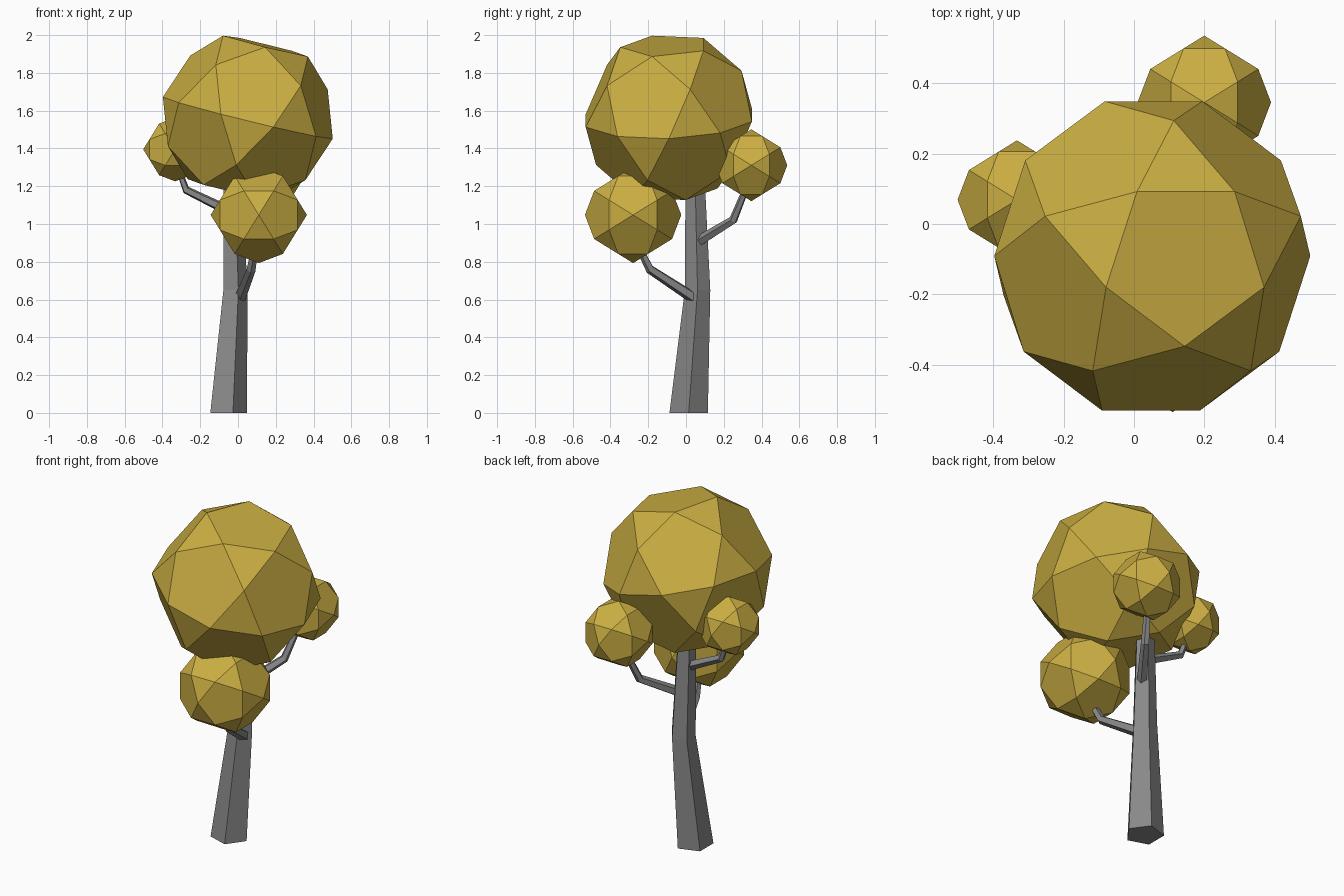
import bpy, bmesh, math
from mathutils import Vector, Euler

if "Cube" in bpy.data.objects:
    bpy.data.objects.remove(bpy.data.objects["Cube"])


def material(name, rgb):
    m = bpy.data.materials.new(name)
    m.diffuse_color = (*rgb, 1)
    m.use_nodes = True
    m.node_tree.nodes["Principled BSDF"].inputs["Base Color"].default_value = m.diffuse_color
    return m


LEAF = material("mustard yellow", (0.59, 0.42, 0.055))
BARK = material("grey bark", (0.25, 0.25, 0.25))


def finish(bm, name, mat):
    bmesh.ops.recalc_face_normals(bm, faces=bm.faces[:])
    me = bpy.data.meshes.new(name)
    bm.to_mesh(me)
    bm.free()
    me.materials.append(mat)
    ob = bpy.data.objects.new(name, me)
    bpy.context.collection.objects.link(ob)
    return ob


def foliage(name, centre, radius, rot=(0, 0, 0)):
    """Faceted ball of 12 pentagons and 20 triangles."""
    phi = (1 + 5 ** 0.5) / 2
    a, b, c = phi / 2, 0.5, 1 / (2 * phi)
    pts = set()
    for s in (1, -1):
        for i in range(3):
            pts.add(tuple(s if k == i else 0 for k in range(3)))
            for t in (1, -1):
                for u in (1, -1):
                    v = (a * s, b * t, c * u)
                    pts.add((v[-i % 3], v[(1 - i) % 3], v[(2 - i) % 3]))
    turn = Euler([math.radians(r) for r in rot]).to_matrix()
    bm = bmesh.new()
    for p in sorted(pts):
        bm.verts.new(Vector(centre) + turn @ Vector(p) * radius)
    bmesh.ops.convex_hull(bm, input=bm.verts[:])
    bmesh.ops.dissolve_limit(bm, angle_limit=math.radians(2),
                             verts=bm.verts[:], edges=bm.edges[:])
    finish(bm, name, LEAF)


def limb(name, path, level=False, sides=5):
    """Tapered five-sided tube through (x, y, z, radius) points."""
    bm = bmesh.new()
    pts = [Vector(p[:3]) for p in path]
    rings = []
    for i, p in enumerate(pts):
        d = pts[min(i + 1, len(pts) - 1)] - pts[max(i - 1, 0)]
        d = Vector((0, 0, 1)) if level else d.normalized()
        side = Vector((1, 0, 0)) if level else d.cross(Vector((0, 0, 1))).normalized()
        up = d.cross(side)
        rings.append([bm.verts.new(p + path[i][3] * (
            side * math.cos(k * math.tau / sides) + up * math.sin(k * math.tau / sides)))
            for k in range(sides)])
    for lo, hi in zip(rings, rings[1:]):
        for k in range(sides):
            n = (k + 1) % sides
            bm.faces.new((lo[k], lo[n], hi[n], hi[k]))
    bm.faces.new(rings[0][::-1])
    bm.faces.new(rings[-1])
    finish(bm, name, BARK)


# Trunk with a slight bend
limb("trunk", [(-0.06, 0.014, 0, 0.107), (-0.02, 0.061, 0.65, 0.071),
               (-0.035, 0.048, 1.25, 0.053)], level=True)

# Three bent branches, each ending inside a small foliage ball
limb("front_branch", [(0.01, 0.04, 0.61, 0.032), (0.07, -0.19, 0.76, 0.025),
                      (0.09, -0.25, 0.88, 0.019)])
limb("back_branch", [(-0.01, 0.055, 0.90, 0.030), (0.13, 0.25, 1.02, 0.024),
                     (0.17, 0.315, 1.18, 0.018)])
limb("left_branch", [(-0.05, 0.05, 1.07, 0.028), (-0.275, 0.06, 1.18, 0.022),
                     (-0.315, 0.066, 1.29, 0.016)])

# Foliage: tilted main crown and three small balls
foliage("crown", (0.052, -0.091, 1.562), 0.463, (33.7, 13.8, 0))
foliage("front_foliage", (0.11, -0.28, 1.048), 0.255)
foliage("back_foliage", (0.20, 0.346, 1.311), 0.19)
foliage("left_foliage", (-0.333, 0.069, 1.395), 0.169)
